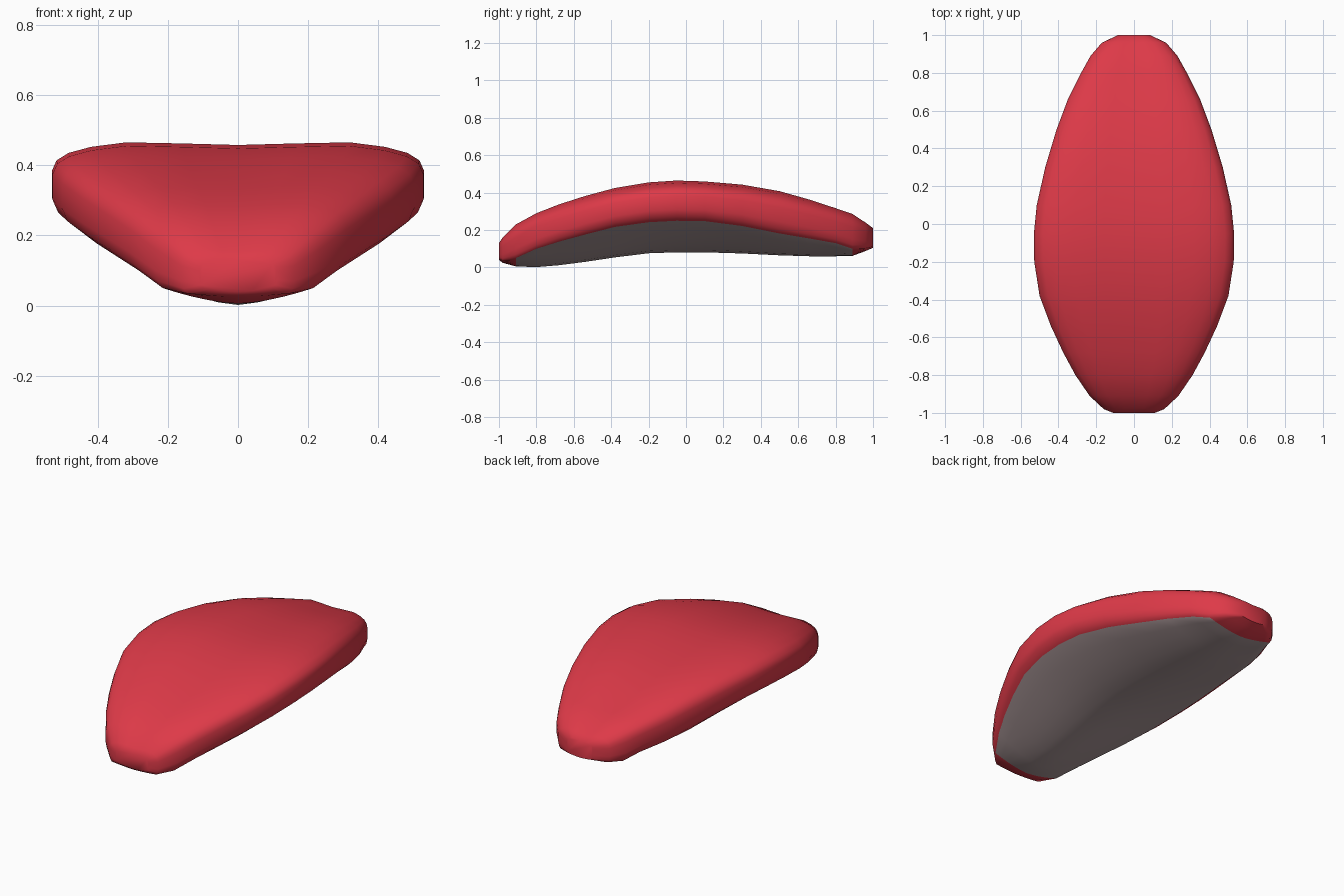
import bpy, bmesh, math

if "Cube" in bpy.data.objects:
    bpy.data.objects.remove(bpy.data.objects["Cube"])


def material(name, rgb):
    m = bpy.data.materials.new(name)
    m.diffuse_color = (*rgb, 1)
    m.use_nodes = True
    m.node_tree.nodes["Principled BSDF"].inputs["Base Color"].default_value = m.diffuse_color
    return m


red = material("red shell", (0.73, 0.042, 0.065))
grey = material("warm grey underside", (0.40, 0.31, 0.315))

# stations along the length: y, half width, top z, rim underside z, keel z
stations = [
    (-1.00, .11, .130, .050, .040),
    (-.980, .16, .160, .035, .025),
    (-.91, .235, .230, .050, .006),
    (-.80, .31, .290, .100, .002),
    (-.68, .375, .337, .138, .012),
    (-.54, .440, .382, .176, .030),
    (-.38, .500, .425, .217, .054),
    (-.20, .528, .455, .242, .076),
    (-.05, .530, .465, .250, .081),
    (.10, .515, .460, .248, .081),
    (.30, .470, .443, .222, .075),
    (.50, .410, .408, .182, .065),
    (.66, .350, .363, .155, .060),
    (.80, .280, .317, .130, .060),
    (.89, .230, .286, .100, .062),
    (.96, .170, .240, .103, .088),
    (1.00, .085, .210, .112, .105),
]


def half_section(w, top, rim, keel):
    """Right half of a cross-section, from the top centre to the keel."""
    t = top - rim
    pts = [(0, top - .035 * t), (.3 * w, top - .015 * t), (.6 * w, top),
           (.79 * w, top - .06 * t), (.91 * w, top - .14 * t),
           (.975 * w, top - .24 * t), (w, rim + .62 * t), (w, rim + .28 * t),
           (.97 * w, rim + .11 * t), (.91 * w, rim)]
    for f in (.8, .6, .4, .2, 0):
        pts.append((.91 * w * f, keel + (rim - keel) * f ** 1.6))
    return pts


# cushion body: loft of mirrored sections
bm = bmesh.new()
rings = []
for y, *p in stations:
    h = half_section(*p)
    loop = h + [(-x, z) for x, z in reversed(h[1:-1])]
    rings.append([bm.verts.new((x, y, z)) for x, z in loop])
n = len(rings[0])
half = n // 2
for i in range(len(rings) - 1):
    a, b = rings[i], rings[i + 1]
    for j in range(n):
        k = (j + 1) % n
        f = bm.faces.new((a[j], a[k], b[k], b[j]))
        # the underside inside the rim is grey, apart from the two tips
        side = j if j < half else n - 1 - j
        mid = (stations[i][0] + stations[i + 1][0]) / 2
        f.material_index = 1 if side >= 9 and -.91 < mid < .9 else 0
bm.faces.new(rings[0])
bm.faces.new(rings[-1])
bmesh.ops.recalc_face_normals(bm, faces=bm.faces)

mesh = bpy.data.meshes.new("curved_cushion")
bm.to_mesh(mesh)
bm.free()
body = bpy.data.objects.new("curved_cushion", mesh)
bpy.context.collection.objects.link(body)
mesh.materials.append(red)
mesh.materials.append(grey)
bpy.context.view_layer.objects.active = body
body.select_set(True)
bpy.ops.object.shade_smooth_by_angle(angle=math.radians(60))
